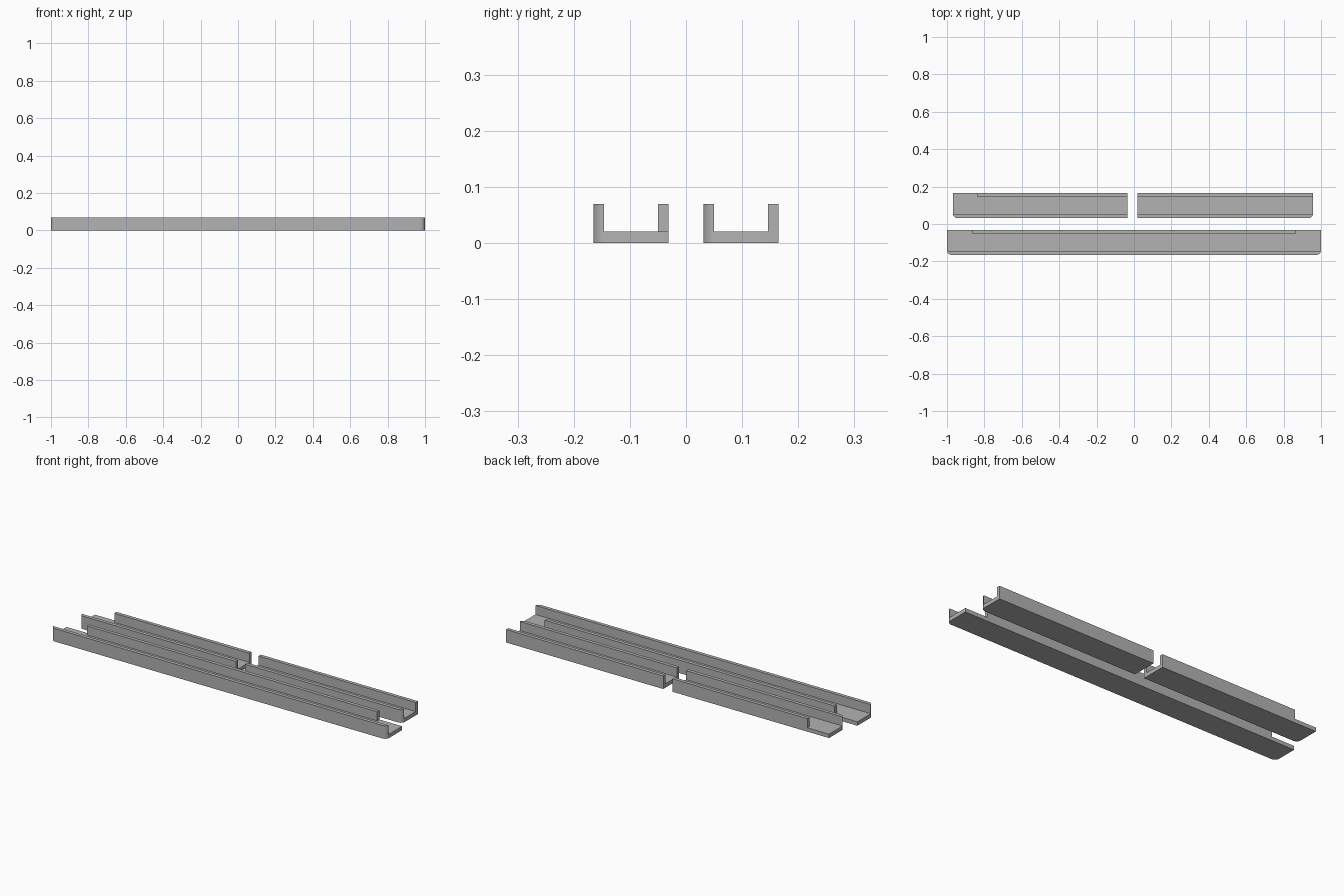
import bpy, bmesh, math

if "Cube" in bpy.data.objects:
    bpy.data.objects.remove(bpy.data.objects["Cube"])

HEIGHT, FLOOR = 0.07, 0.021      # overall height, floor thickness
WALL, RADIUS = 0.019, 0.025      # wall thickness, rounded front corners
DEPTH = 0.134

grey = bpy.data.materials.new("grey")
grey.diffuse_color = (0.45, 0.45, 0.45, 1)
grey.use_nodes = True
grey.node_tree.nodes["Principled BSDF"].inputs["Base Color"].default_value = grey.diffuse_color


def prism(name, outline, z0, z1):
    """Extrude a counter-clockwise plan outline from z0 to z1."""
    bm = bmesh.new()
    face = bm.faces.new([bm.verts.new((x, y, z0)) for x, y in outline])
    top = bmesh.ops.extrude_face_region(bm, geom=[face])["geom"]
    bmesh.ops.translate(bm, vec=(0, 0, z1 - z0),
                        verts=[g for g in top if isinstance(g, bmesh.types.BMVert)])
    bmesh.ops.recalc_face_normals(bm, faces=bm.faces)
    mesh = bpy.data.meshes.new(name)
    bm.to_mesh(mesh)
    bm.free()
    mesh.materials.append(grey)
    obj = bpy.data.objects.new(name, mesh)
    bpy.context.collection.objects.link(obj)
    return obj


def corner(cx, cy, start):
    """Quarter circle of the plan outline."""
    return [(cx + RADIUS * math.cos(math.radians(start + a)),
             cy + RADIUS * math.sin(math.radians(start + a)))
            for a in (i * 90 / 8 for i in range(9))]


def channel(name, x0, x1, y0, wall_x0, wall_x1, round_left, round_right):
    y1 = y0 + DEPTH
    # solid footprint with rounded front corners
    outline = corner(x0 + RADIUS, y0 + RADIUS, 180) if round_left else [(x0, y0)]
    outline += corner(x1 - RADIUS, y0 + RADIUS, 270) if round_right else [(x1, y0)]
    outline += [(x1, y1), (x0, y1)]
    body = prism(name, outline, 0, HEIGHT)

    # cutter clears the trough and the open ends of the back wall
    m = 0.02
    a, b = y0 + WALL, y1 - WALL
    plan = [(x0 - m, a), (x1 + m, a)]
    plan += [(x1 + m, y1 + m), (wall_x1, y1 + m), (wall_x1, b)] if wall_x1 < x1 else [(x1 + m, b)]
    plan += [(wall_x0, b), (wall_x0, y1 + m), (x0 - m, y1 + m)] if wall_x0 > x0 else [(x0 - m, b)]
    cutter = prism(name + "_cutter", plan, FLOOR, HEIGHT + m)
    cutter.hide_render = True
    cutter.hide_set(True)
    cut = body.modifiers.new("trough", 'BOOLEAN')
    cut.operation, cut.solver, cut.object = 'DIFFERENCE', 'EXACT', cutter

    # apply the cut and smooth the rounded corners
    bpy.ops.object.select_all(action='DESELECT')
    body.select_set(True)
    bpy.context.view_layer.objects.active = body
    bpy.ops.object.modifier_apply(modifier=cut.name)
    bpy.data.objects.remove(cutter)
    bpy.ops.object.shade_smooth_by_angle(angle=math.radians(30))


channel("front_long_channel", -1.0, 1.0, -0.165, -0.865, 0.865, True, True)
channel("back_left_channel", -0.968, -0.035, 0.031, -0.84, -0.035, True, False)
channel("back_right_channel", 0.02, 0.957, 0.031, 0.02, 0.957, False, True)
